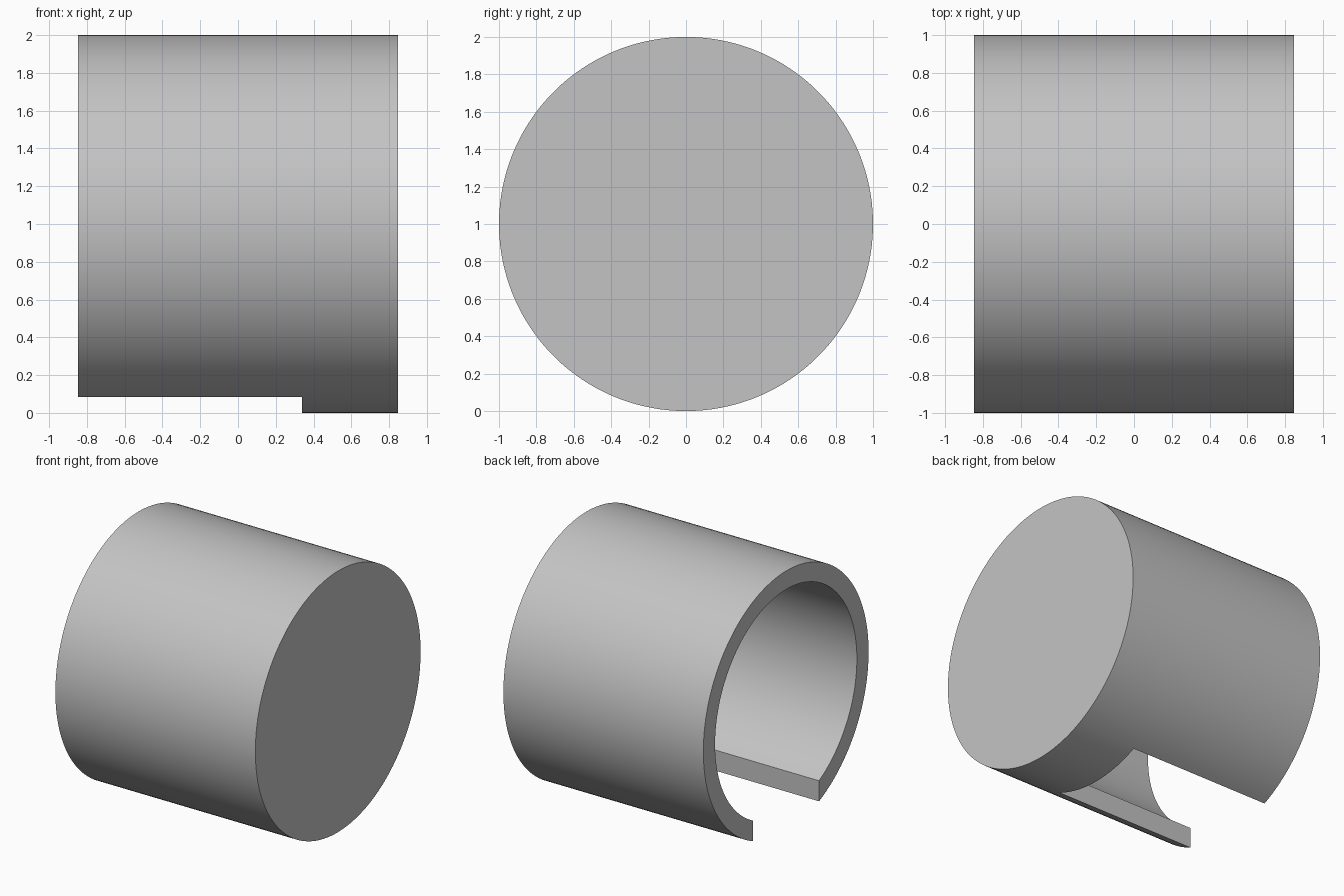
import bpy, bmesh, math

if "Cube" in bpy.data.objects:
    bpy.data.objects.remove(bpy.data.objects["Cube"])

LEFT, FLOOR, RIGHT = -0.847, 0.338, 0.847   # open end, pocket floor, closed end
R_OUT, R_IN, SLOT = 1.0, 0.858, 0.40        # radii and half the slot width
N, M = 120, 18                              # steps round the wall and the slot

bm = bmesh.new()


def arc(radius, start, end, steps):
    """Points (y, z) on a circle about the axis, angles measured from straight down."""
    pts = []
    for i in range(steps + 1):
        a = start + (end - start) * i / steps
        pts.append((radius * math.sin(a), 1 - radius * math.cos(a)))
    return pts


def row(x, pts):
    return [bm.verts.new((x, y, z)) for y, z in pts]


def strip(a, b, closed=False):
    for i in range(len(a) if closed else len(a) - 1):
        j = (i + 1) % len(a)
        bm.faces.new((a[i], a[j], b[j], b[i]))


# Profiles of the wall and of the arc that closes the slot
a_out, a_in = math.asin(SLOT / R_OUT), math.asin(SLOT / R_IN)
outer = arc(R_OUT, a_out, 2 * math.pi - a_out, N)
inner = arc(R_IN, a_in, 2 * math.pi - a_in, N)
bridge = arc(R_OUT, -a_out, a_out, M)[1:-1]

out_l, in_l = row(LEFT, outer), row(LEFT, inner)
out_f, in_f, bridge_f = row(FLOOR, outer), row(FLOOR, inner), row(FLOOR, bridge)
ring_r = row(RIGHT, outer + bridge)

strip(out_l, out_f)                                   # outer wall beside the slot
strip(out_f + bridge_f, ring_r, closed=True)          # outer wall of the solid end
strip(in_l, in_f)                                     # pocket wall
strip(out_l, in_l)                                    # open rim
for k in (0, -1):                                     # slot sides
    bm.faces.new((out_l[k], out_f[k], in_f[k], in_l[k]))
bm.faces.new(in_f + [out_f[-1]] + bridge_f + [out_f[0]])   # pocket floor
bm.faces.new(ring_r)                                  # closed end
bmesh.ops.recalc_face_normals(bm, faces=bm.faces[:])

mesh = bpy.data.meshes.new("slotted_sleeve")
bm.to_mesh(mesh)
bm.free()
sleeve = bpy.data.objects.new("slotted_sleeve", mesh)
bpy.context.collection.objects.link(sleeve)

grey = bpy.data.materials.new("light_grey")
grey.diffuse_color = (0.55, 0.55, 0.55, 1)
grey.use_nodes = True
grey.node_tree.nodes["Principled BSDF"].inputs["Base Color"].default_value = grey.diffuse_color
mesh.materials.append(grey)

bpy.context.view_layer.objects.active = sleeve
sleeve.select_set(True)
bpy.ops.object.shade_smooth_by_angle(angle=math.radians(30))
